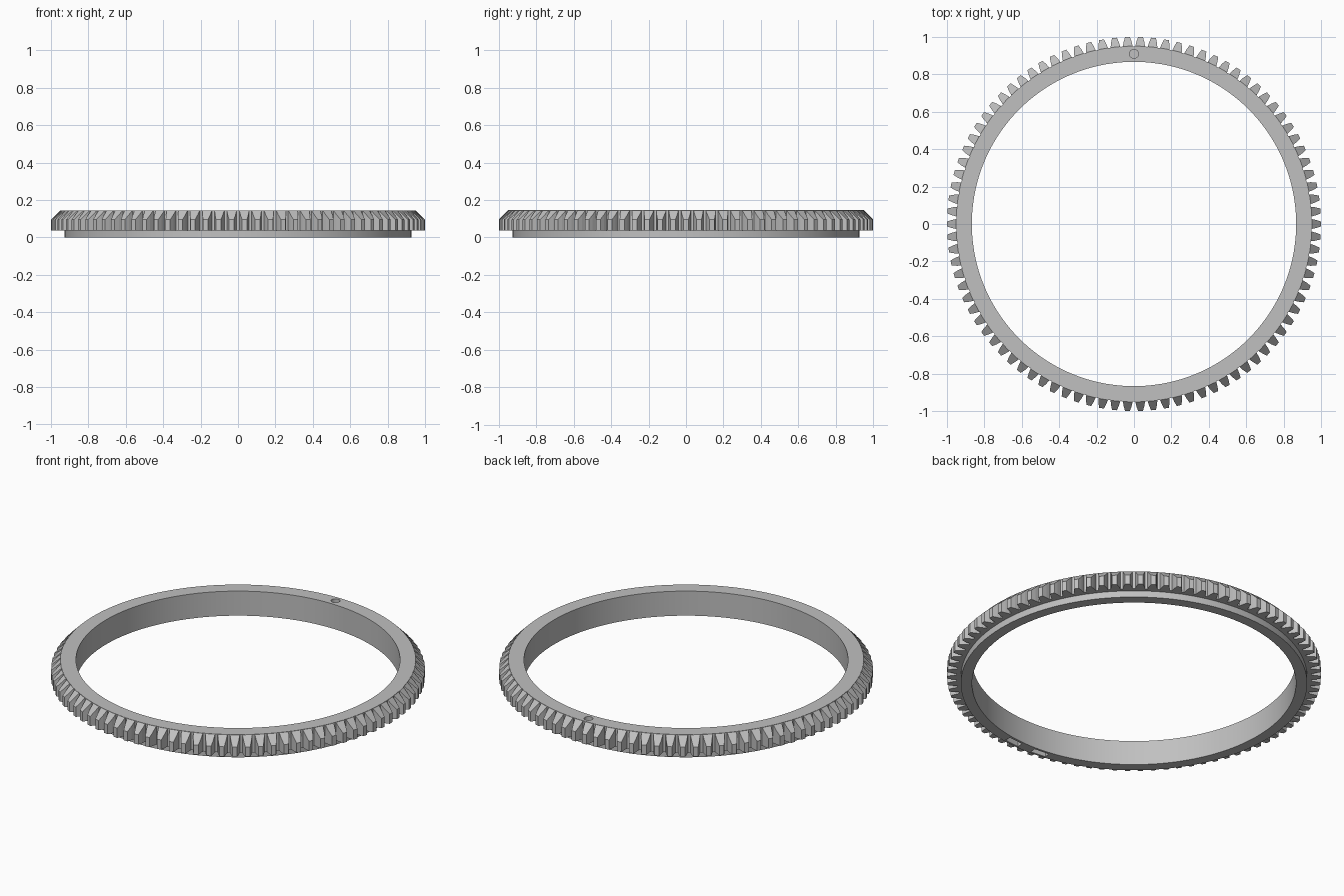
import bpy, bmesh, math
from mathutils import Matrix, Vector

if "Cube" in bpy.data.objects:
    bpy.data.objects.remove(bpy.data.objects["Cube"], do_unlink=True)

TEETH = 90
SEGMENTS = 180

steel = bpy.data.materials.new("satin_grey")
steel.use_nodes = True
grey = (0.53, 0.53, 0.53, 1)
steel.diffuse_color = grey
steel.node_tree.nodes["Principled BSDF"].inputs["Base Color"].default_value = grey


def make_object(name, bm):
    bmesh.ops.recalc_face_normals(bm, faces=bm.faces)
    mesh = bpy.data.meshes.new(name)
    bm.to_mesh(mesh)
    bm.free()
    mesh.materials.append(steel)
    obj = bpy.data.objects.new(name, mesh)
    bpy.context.collection.objects.link(obj)
    return obj


def lathe(name, profile, start=0, sweep=math.tau, steps=SEGMENTS):
    """Revolve a closed (radius, height) profile about z."""
    bm = bmesh.new()
    closed = abs(sweep - math.tau) < 1e-6
    count = steps if closed else steps + 1
    rings = []
    for i in range(count):
        a = start + sweep * i / steps
        rings.append([bm.verts.new((r * math.cos(a), r * math.sin(a), z)) for r, z in profile])
    n = len(profile)
    for i in range(steps):
        a, b = rings[i], rings[(i + 1) % count]
        for j in range(n):
            k = (j + 1) % n
            bm.faces.new((a[j], b[j], b[k], a[k]))
    if not closed:
        bm.faces.new(rings[0])
        bm.faces.new(rings[-1])
    return make_object(name, bm)


def cut(target, cutter):
    mod = target.modifiers.new("cut", "BOOLEAN")
    mod.operation = "DIFFERENCE"
    mod.solver = "EXACT"
    mod.object = cutter
    cutter.hide_render = True
    bpy.context.view_layer.objects.active = target
    bpy.ops.object.modifier_apply(modifier=mod.name)
    bpy.data.objects.remove(cutter, do_unlink=True)


# Ring body with a narrower stepped collar below
ring = lathe("ring_body", [(0.867, 0), (0.927, 0), (0.927, 0.038),
                           (0.95, 0.038), (0.95, 0.145), (0.867, 0.145)])

# Round dimple on the top face
bm = bmesh.new()
bmesh.ops.create_cone(bm, cap_ends=True, segments=32, radius1=0.024, radius2=0.024,
                      depth=0.06, matrix=Matrix.Translation((0, 0.91, 0.15)))
cut(ring, make_object("dimple_cutter", bm))

# Pair of short slots in the underside
for side in (-1, 1):
    middle = math.radians(-90 + side * 5.8)
    half = math.radians(3)
    cut(ring, lathe("slot_cutter", [(0.88, -0.02), (0.915, -0.02), (0.915, 0.03), (0.88, 0.03)],
                    middle - half, half * 2, 8))

# Tapered teeth, bevelled at the top: radius, half width, top height
sections = [(0.94, 0.027, 0.14), (0.951, 0.026, 0.144), (0.975, 0.021, 0.12), (1.0, 0.013, 0.095)]
bm = bmesh.new()
for t in range(TEETH):
    turn = Matrix.Rotation(math.tau * t / TEETH, 3, "Z")
    loops = []
    for r, w, top in sections:
        corners = [(r, -w, 0.038), (r, w, 0.038), (r, w, top), (r, -w, top)]
        loops.append([bm.verts.new(turn @ Vector(c)) for c in corners])
    for a, b in zip(loops, loops[1:]):
        for j in range(4):
            k = (j + 1) % 4
            bm.faces.new((a[j], a[k], b[k], b[j]))
    bm.faces.new(loops[0])
    bm.faces.new(loops[-1])
make_object("gear_teeth", bm)

# Smooth walls, sharp rims
bpy.ops.object.select_all(action="DESELECT")
ring.select_set(True)
bpy.context.view_layer.objects.active = ring
bpy.ops.object.shade_smooth_by_angle(angle=math.radians(30))
